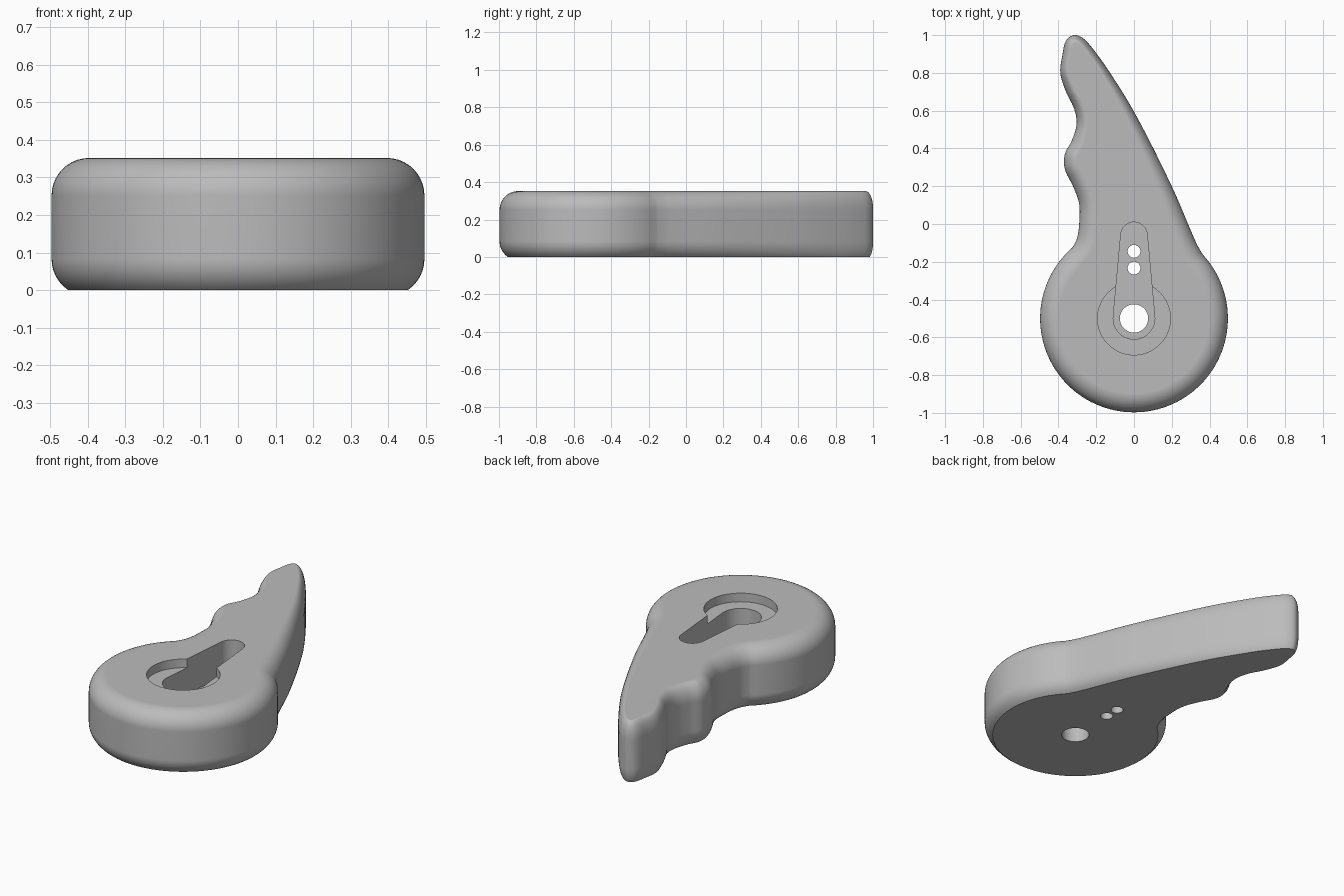
import bpy, bmesh, math
from mathutils import Vector
from mathutils.geometry import interpolate_bezier

if "Cube" in bpy.data.objects:
    bpy.data.objects.remove(bpy.data.objects["Cube"], do_unlink=True)

HEIGHT, RADIUS, FILLET = 0.352, 0.497, 0.1
HUB = Vector((0, -0.5))

grey = bpy.data.materials.new("plain grey")
grey.use_nodes = True
colour = (0.5, 0.5, 0.5, 1)
grey.diffuse_color = colour
grey.node_tree.nodes["Principled BSDF"].inputs["Base Color"].default_value = colour


def arc(centre, radius, start, end, count):
    """Points along a circular arc, angles in degrees."""
    angles = [math.radians(start + (end - start) * i / count) for i in range(count + 1)]
    return [centre + radius * Vector((math.cos(a), math.sin(a))) for a in angles]


def smooth_path(points, steps):
    """Smooth curve through the points, leaving out both end points."""
    path = []
    for i in range(1, len(points) - 2):
        a, b, c, d = points[i - 1:i + 3]
        span = (c - b).length / 3
        out = b + (c - a).normalized() * span
        back = c - (d - b).normalized() * span
        path += interpolate_bezier(b, out, back, c, steps + 1)[:-1]
    return [Vector(p[:2]) for p in path]


def loft(name, rings):
    """Closed solid skinned over equal rings from bottom to top."""
    bm = bmesh.new()
    loops = [[bm.verts.new(p) for p in ring] for ring in rings]
    n = len(loops[0])
    for low, high in zip(loops, loops[1:]):
        for i in range(n):
            j = (i + 1) % n
            bm.faces.new((low[i], low[j], high[j], high[i]))
    bm.faces.new(loops[0][::-1])
    bm.faces.new(loops[-1])
    mesh = bpy.data.meshes.new(name)
    bm.to_mesh(mesh)
    bm.free()
    mesh.materials.append(grey)
    obj = bpy.data.objects.new(name, mesh)
    bpy.context.collection.objects.link(obj)
    return obj


def prism(name, outline, bottom, top):
    return loft(name, [[(p.x, p.y, z) for p in outline] for z in (bottom, top)])


# Outline: round hub, then straight back of the handle, tip and finger grips
hub = arc(HUB, RADIUS, 131, 403, 90)
handle = [Vector(p) for p in (
    (0.325, -0.09), (0.2, 0.2), (0, 0.595), (-0.15, 0.835), (-0.24, 0.955),
    (-0.28, 0.99), (-0.32, 1), (-0.36, 0.97), (-0.378, 0.9), (-0.39, 0.8),
    (-0.36, 0.7), (-0.317, 0.61), (-0.304, 0.53), (-0.33, 0.44), (-0.366, 0.37),
    (-0.366, 0.29), (-0.323, 0.2), (-0.291, 0.11), (-0.289, 0.02), (-0.3, -0.07))]
outline = hub[:-1] + smooth_path(hub[-2:] + handle + hub[:2], 6)

# Inward direction at each point, with the rounding tapering towards the tip
count = len(outline)
inward = []
for i, p in enumerate(outline):
    t = (outline[(i + 1) % count] - outline[i - 1]).normalized()
    taper = 1 - 0.6 * min(1, max(0, (p.y + 0.15) / 1.0))
    inward.append(Vector((-t.y, t.x)) * taper)

# Edge section: cut-off rounding at the bottom, full quarter round at the top
section = []
for i in range(7):
    a = math.asin(0.83) * (1 - i / 6)
    section.append((FILLET * (1 - math.cos(a)), FILLET * (0.83 - math.sin(a))))
for i in range(11):
    a = math.pi / 2 * i / 10
    section.append((FILLET * (1 - math.cos(a)), HEIGHT - FILLET * (1 - math.sin(a))))
lever = loft("lever_body", [
    [(*(p + d * inset), z) for p, d in zip(outline, inward)] for inset, z in section])

# Recess, tapered arm slot and through holes
slot = arc(HUB, 0.11, 175, 365, 40) + arc(Vector((0, -0.06)), 0.07, 5, 175, 30)
cutters = [
    prism("hub_recess", arc(HUB, 0.193, 0, 355, 71), 0.302, 0.5),
    prism("arm_slot", slot, 0.15, 0.5),
    prism("shaft_hole", arc(HUB, 0.075, 0, 350, 35), -0.1, 0.5),
    prism("screw_hole_front", arc(Vector((0, -0.233)), 0.034, 0, 345, 23), -0.1, 0.5),
    prism("screw_hole_back", arc(Vector((0, -0.145)), 0.034, 0, 345, 23), -0.1, 0.5)]

bpy.ops.object.select_all(action="DESELECT")
bpy.context.view_layer.objects.active = lever
lever.select_set(True)
for cutter in cutters:
    cutter.hide_render = True
    cut = lever.modifiers.new(cutter.name, "BOOLEAN")
    cut.operation, cut.solver, cut.object = "DIFFERENCE", "EXACT", cutter
    bpy.ops.object.modifier_apply(modifier=cut.name)
    bpy.data.objects.remove(cutter, do_unlink=True)

# Smooth rounding with crisp rims and flat faces
bpy.ops.object.shade_smooth_by_angle(angle=math.radians(25))
normals = lever.modifiers.new("flat_face_normals", "WEIGHTED_NORMAL")
normals.keep_sharp = True
